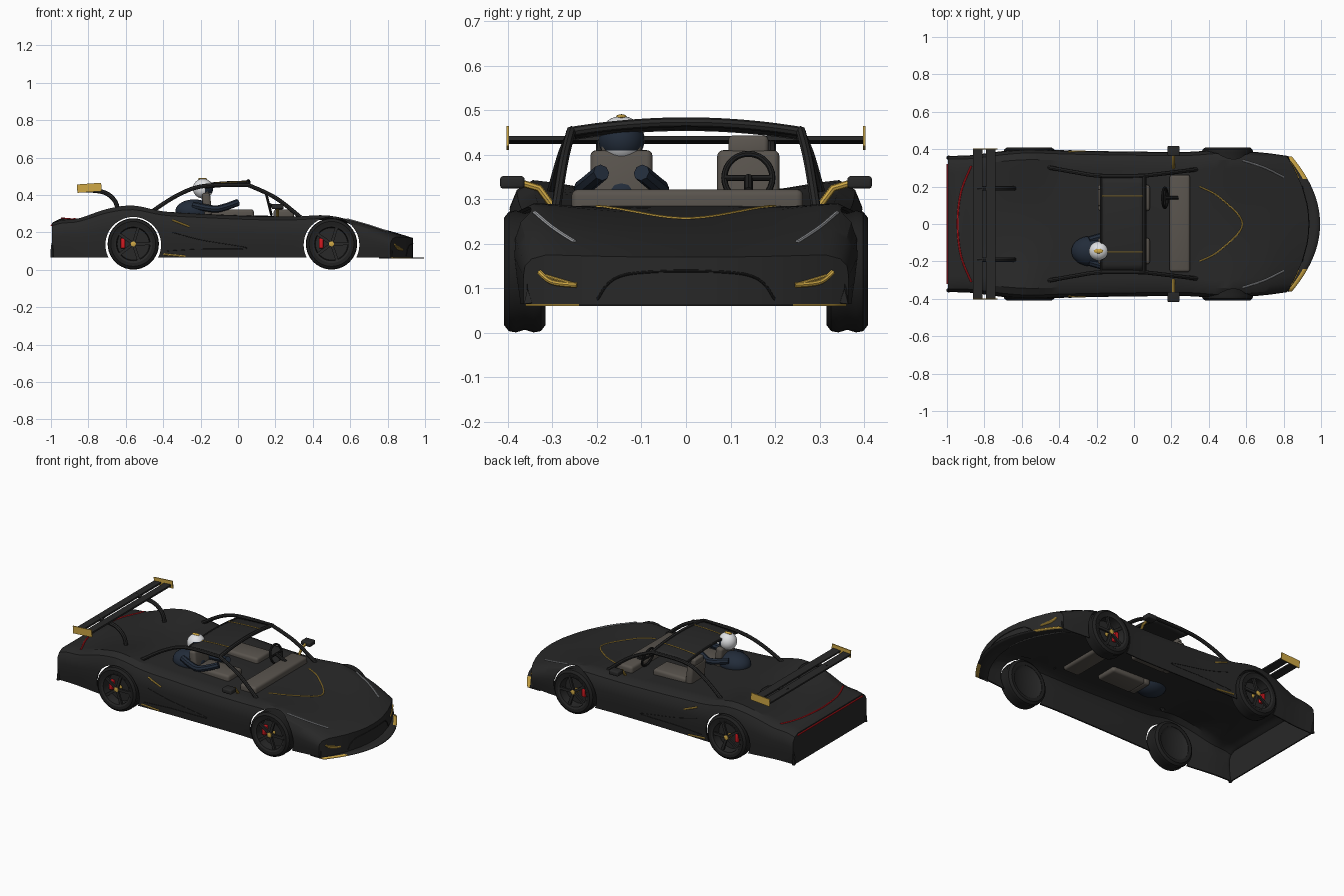
import bpy, bmesh, math
from mathutils import Vector, Matrix
from mathutils.bvhtree import BVHTree

if "Cube" in bpy.data.objects:
    bpy.data.objects.remove(bpy.data.objects["Cube"])


def material(name, r, g, b):
    m = bpy.data.materials.new(name)
    m.use_nodes = True
    m.diffuse_color = (r, g, b, 1)
    m.node_tree.nodes["Principled BSDF"].inputs["Base Color"].default_value = (r, g, b, 1)
    return m


PAINT = material("charcoal paint", .021, .021, .021)
RUBBER = material("black rubber", .014, .014, .014)
GOLD = material("gold trim", .62, .39, .06)
RED = material("red", .65, .01, .015)
BROWN = material("taupe leather", .1, .088, .075)
NAVY = material("navy suit", .016, .025, .042)
WHITE = material("white shell", .75, .76, .78)
SILVER = material("silver lamp", .38, .39, .41)


def activate(ob):
    bpy.ops.object.select_all(action='DESELECT')
    ob.select_set(True)
    bpy.context.view_layer.objects.active = ob


def make(name, bm, *mats, smooth=True):
    me = bpy.data.meshes.new(name)
    bm.to_mesh(me)
    bm.free()
    ob = bpy.data.objects.new(name, me)
    bpy.context.collection.objects.link(ob)
    for m in mats:
        me.materials.append(m)
    activate(ob)
    if smooth:
        bpy.ops.object.shade_smooth_by_angle(angle=math.radians(35))
    return ob


def apply_all(ob):
    activate(ob)
    for m in list(ob.modifiers):
        bpy.ops.object.modifier_apply(modifier=m.name)


def box(name, centre, size, mat, bevel=0.0, tilt=0.0):
    bm = bmesh.new()
    bmesh.ops.create_cube(bm, size=1, matrix=Matrix.Diagonal((*size, 1)))
    if bevel:
        bmesh.ops.bevel(bm, geom=bm.edges[:], offset=bevel, segments=3, profile=.5, affect='EDGES')
    bm.transform(Matrix.Translation(centre) @ Matrix.Rotation(tilt, 4, 'Y'))
    return make(name, bm, mat)


def ball(name, centre, radii, *mats, rule=None):
    bm = bmesh.new()
    bmesh.ops.create_uvsphere(bm, u_segments=32, v_segments=20, radius=1)
    if rule:
        for f in bm.faces:
            f.material_index = rule(f.calc_center_median())
    bm.transform(Matrix.Translation(centre) @ Matrix.Diagonal((*radii, 1)))
    return make(name, bm, *mats)


def spline(pts, n=6):
    # Catmull-Rom through points of any dimension
    pts = [tuple(p) for p in pts]
    ext = [pts[0]] + pts + [pts[-1]]
    out = []
    for a, b, c, d in zip(ext, ext[1:], ext[2:], ext[3:]):
        for k in range(n):
            t = k / n
            out.append([(2*q + (r-p)*t + (2*p-5*q+4*r-s)*t*t + (3*q-p-3*r+s)*t**3) / 2
                        for p, q, r, s in zip(a, b, c, d)])
    return out + [list(pts[-1])]


def tube(name, pts, radius, mat, cyclic=False):
    cu = bpy.data.curves.new(name, 'CURVE')
    cu.dimensions = '3D'
    cu.bevel_depth = radius
    cu.bevel_resolution = 2
    cu.use_fill_caps = True
    sp = cu.splines.new('POLY')
    sp.points.add(len(pts) - 1)
    for p, co in zip(sp.points, pts):
        p.co = (*co, 1)
    sp.use_cyclic_u = cyclic
    ob = bpy.data.objects.new(name, cu)
    bpy.context.collection.objects.link(ob)
    cu.materials.append(mat)
    activate(ob)
    bpy.ops.object.convert(target='MESH')
    bpy.ops.object.shade_smooth_by_angle(angle=math.radians(40))


def lathe(name, profile, centre, *mats):
    # profile of (y, radius) turned about the wheel axle
    bm = bmesh.new()
    vs = [bm.verts.new((0, y, r)) for y, r in profile]
    es = [bm.edges.new(p) for p in zip(vs, vs[1:])]
    bmesh.ops.spin(bm, geom=vs + es, cent=(0, 0, 0), axis=(0, 1, 0), angle=math.tau, steps=40)
    bmesh.ops.remove_doubles(bm, verts=bm.verts, dist=1e-5)
    bmesh.ops.recalc_face_normals(bm, faces=bm.faces)
    bm.transform(Matrix.Translation(centre))
    return make(name, bm, *mats)


# Body shell: stations of x, centre height, fender height, half width
FLOOR = .065
stations = spline([
    (-.995, .25, .25, .365), (-.94, .275, .265, .365), (-.85, .275, .275, .37),
    (-.7, .295, .325, .39), (-.56, .31, .343, .4), (-.4, .31, .312, .395),
    (-.2, .3, .298, .39), (.1, .29, .285, .386), (.3, .285, .284, .386),
    (.5, .268, .29, .398), (.7, .235, .25, .386), (.82, .205, .215, .377),
    (.935, .17, .175, .365)], 4)
TOP = [(0, 0), (.15, 0), (.3, .1), (.55, .45), (.75, .85), (.86, 1)]
SIDE = [(.95, .08), (.99, .22), (1, .42), (.985, .7), (.96, 1)]


def section(x, zc, zf, w, flat=False):
    half = [(f * w, zc + (zf - zc) * t) for f, t in TOP]
    half += [(f * w, zf + (FLOOR - zf) * t) for f, t in SIDE]
    full = [(-y, z) for y, z in half[:0:-1]] + half
    bow = .12 * max(0, (x - .2) / .735) ** 2
    return [(x - bow * (y / .365) ** 2, y, FLOOR if flat else z) for y, z in full]


rings = [section(*s) for s in stations]
rings = [section(*stations[0], flat=True)] + rings + [section(*stations[-1], flat=True)]
bm = bmesh.new()
grid = [[bm.verts.new(p) for p in ring] for ring in rings]
for a, b in zip(grid, grid[1:]):
    for k in range(len(a) - 1):
        bm.faces.new((a[k], b[k], b[k+1], a[k+1]))
bmesh.ops.remove_doubles(bm, verts=bm.verts, dist=1e-4)
bmesh.ops.dissolve_degenerate(bm, edges=bm.edges, dist=1e-4)
bmesh.ops.recalc_face_normals(bm, faces=bm.faces)
if sum(f.normal.z * f.calc_area() for f in bm.faces) < 0:
    bmesh.ops.reverse_faces(bm, faces=bm.faces)
surface = BVHTree.FromBMesh(bm)
body = make("body_shell", bm, PAINT, smooth=False)
shell = body.modifiers.new("shell", 'SOLIDIFY')
shell.thickness = .008
AXLES = (-.56, .5)
cutters = []
for x in AXLES:
    for s in (1, -1):
        bm = bmesh.new()
        bmesh.ops.create_cone(bm, cap_ends=True, segments=48, radius1=.149, radius2=.149, depth=.2,
                              matrix=Matrix.Translation((x, s*.4, .133)) @ Matrix.Rotation(math.pi/2, 4, 'X'))
        cut = make("arch_cutter", bm, PAINT, smooth=False)
        cut.hide_render = True
        cutters.append(cut)
        mod = body.modifiers.new("arch", 'BOOLEAN')
        mod.operation, mod.object, mod.solver = 'DIFFERENCE', cut, 'EXACT'
apply_all(body)
for cut in cutters:
    bpy.data.objects.remove(cut)
activate(body)
bpy.ops.object.shade_smooth_by_angle(angle=math.radians(30))


def drape(pts, axis):
    # project points onto the body from above, front or side
    out = []
    for p in spline(pts, 8):
        o, d = Vector(p), Vector((0, 0, 0))
        sign = -1 if axis == 1 and o.y < 0 else 1
        o[axis], d[axis] = 2 * sign, -sign
        hit = surface.ray_cast(o, d)[0]
        if hit:
            out.append(hit)
    return out


# Trim lines laid on the body
tube("hood_stripe", drape([(.35, -.2, 0), (.46, -.14, 0), (.58, 0, 0), (.46, .14, 0), (.35, .2, 0)], 2), .004, GOLD)
tube("tail_light_arc", drape([(-.87, -.31, 0), (-.925, -.17, 0), (-.943, 0, 0), (-.925, .17, 0), (-.87, .31, 0)], 2), .005, RED)
tube("tail_light_bar", [(-.997, -.32, .238), (-.997, .32, .238)], .005, RED)
tube("grille_outline", drape([(0, -.2, .075), (0, -.13, .132), (0, .13, .132), (0, .2, .075)], 0), .003, RUBBER)
for s in (1, -1):
    tube("headlight", drape([(.58, s*.34, 0), (.7, s*.3, 0), (.8, s*.25, 0)], 2), .005, SILVER)
    tube("bumper_lamp", drape([(0, s*.33, .137), (0, s*.3, .114), (0, s*.245, .107)], 0), .006, GOLD)
    tube("bumper_lamp_tip", drape([(0, s*.245, .107), (0, s*.315, .128)], 0), .004, GOLD)
    tube("side_flash", drape([(-.35, s, .265), (-.26, s, .23)], 1), .005, GOLD)
    tube("sill_flash", drape([(-.4, s, .083), (-.28, s, .072)], 1), .005, GOLD)
    tube("door_seam", drape([(-.35, s, .2), (-.2, s, .16), (.05, s, .115), (-.2, s, .11), (-.38, s, .1)], 1), .002, RUBBER)

# Front splitter with gold outer edges
bm = bmesh.new()
rows = []
for k in range(25):
    y = -.36 + .03 * k
    x = .995 - .15 * (y / .36) ** 2
    rows.append([bm.verts.new((x - d, y, FLOOR)) for d in (0, .025, .09)])
for a, b in zip(rows, rows[1:]):
    for k in (0, 1):
        f = bm.faces.new((a[k], b[k], b[k+1], a[k+1]))
        f.material_index = int(k == 0 and abs(f.calc_center_median().y) > .25)
splitter = make("front_splitter", bm, PAINT, GOLD)
splitter.modifiers.new("thickness", 'SOLIDIFY').thickness = .005
apply_all(splitter)


# Roof panel, hoops and pillars
def roof_z(x, y):
    return .476 - .02 * (y / .25) ** 2 - .25 * (x - .05) ** 2


bm = bmesh.new()
bmesh.ops.create_grid(bm, x_segments=8, y_segments=14, size=1)
for v in bm.verts:
    x, y = -.06 + .115 * v.co.x, .25 * v.co.y
    v.co = (x, y, roof_z(x, y))
roof = make("roof_panel", bm, PAINT)
roof.modifiers.new("thickness", 'SOLIDIFY').thickness = .01
apply_all(roof)
for x, r in ((.055, .011), (-.175, .006)):
    tube("roof_hoop", [(x, y, roof_z(x, y) - .003) for y in (-.26 + .026 * k for k in range(21))], r, PAINT)
for s in (1, -1):
    tube("windscreen_pillar", spline([(.055, s*.258, .453), (.2, s*.275, .385), (.335, s*.292, .28)]), .011, PAINT)
    tube("rear_pillar", spline([(.055, s*.258, .453), (-.18, s*.258, .448), (-.32, s*.278, .4), (-.47, s*.305, .305)]), .011, PAINT)
    tube("roof_stripe", [(x, s*.15, roof_z(x, .15) + .001) for x in (-.17, -.1, -.03, .045)], .003, GOLD)
    # Door mirrors
    tube("mirror_arm", [(.21, s*.3, .285), (.21, s*.33, .325), (.21, s*.375, .338)], .008, GOLD)
    box("door_mirror", (.212, s*.39, .338), (.065, .055, .028), PAINT, .007)
    # Rear wing supports and end plates
    tube("wing_support", spline([(-.64, s*.19, .31), (-.66, s*.19, .37), (-.72, s*.19, .415), (-.84, s*.19, .428)]), .012, PAINT)
    box("wing_end_plate", (-.795, s*.4, .438), (.13, .006, .045), GOLD, tilt=-.07)
for x, z in ((-.835, .431), (-.765, .435)):
    box("wing_blade", (x, 0, z), (.05, .8, .01), PAINT, tilt=-.07)

# Wheels
TYRE = [(-.045, .1), (-.047, .12), (-.036, .134), (-.02, .137), (0, .131),
        (.02, .137), (.036, .134), (.047, .12), (.045, .1), (-.045, .1)]
RIM = [(-.03, 0), (-.03, .08), (-.044, .102), (.046, .102), (.042, .09), (-.01, .086), (-.01, 0)]
for x in AXLES:
    for s in (1, -1):
        c = Vector((x, s * .362, .138))
        lathe("tyre", TYRE, c, RUBBER)
        lathe("rim", [(s*y, r) for y, r in RIM], c, PAINT)
        lathe("hub_cap", [(s*y, r) for y, r in ((0, .014), (.044, .014), (.046, .01), (.046, 0))], c, GOLD)
        box("brake_caliper", c + Vector((-.056, s*.005, .004)), (.024, .03, .055), RED, .004)
        bm = bmesh.new()
        for k in range(5):
            turn = Matrix.Rotation(k * math.tau / 5 + .3, 4, 'Y')
            bmesh.ops.create_cube(bm, size=1, matrix=Matrix.Translation(c + Vector((0, s*.033, 0))) @ turn
                                  @ Matrix.Translation((0, 0, .05)) @ Matrix.Diagonal((.016, .012, .09, 1)))
        make("spokes", bm, PAINT)

# Cabin
box("dashboard", (.245, .003, .29), (.11, .52, .065), BROWN, .015)
for y in (-.145, .14):
    box("seat_back", (-.165, y, .335), (.045, .14, .15), BROWN, .014, -.1)
    box("headrest", (-.175, y, .42), (.035, .09, .045), BROWN, .01, -.1)
    box("seat_cushion", (-.03, y, .29), (.23, .14, .065), BROWN, .015)
hub = Vector((.165, .14, .348))
wheel = [hub + Vector((-.25 * math.sin(a), math.cos(a), math.sin(a))) * .054 for a in (k * math.tau / 28 for k in range(28))]
tube("steering_wheel", wheel, .007, RUBBER, cyclic=True)
tube("steering_spoke", [wheel[0], hub, wheel[14]], .007, RUBBER)
tube("steering_column", [hub, hub + Vector((.07, 0, -.03))], .01, RUBBER)

# Driver
D = -.145
ball("driver_torso", (-.235, D, .312), (.1, .08, .064), NAVY)
for s in (1, -1):
    tube("driver_arm", spline([(-.24, D + s*.06, .345), (-.13, D + s*.088, .325), (-.07, D + s*.075, .335), (0, D + s*.045, .36)]), .019, NAVY)
ball("helmet", (-.187, D, .434), (.054, .052, .053), WHITE, NAVY,
     rule=lambda n: int(n.x > .25 and -.45 < n.z < .42))
ball("helmet_crest", (-.19, D, .485), (.025, .012, .006), GOLD)
